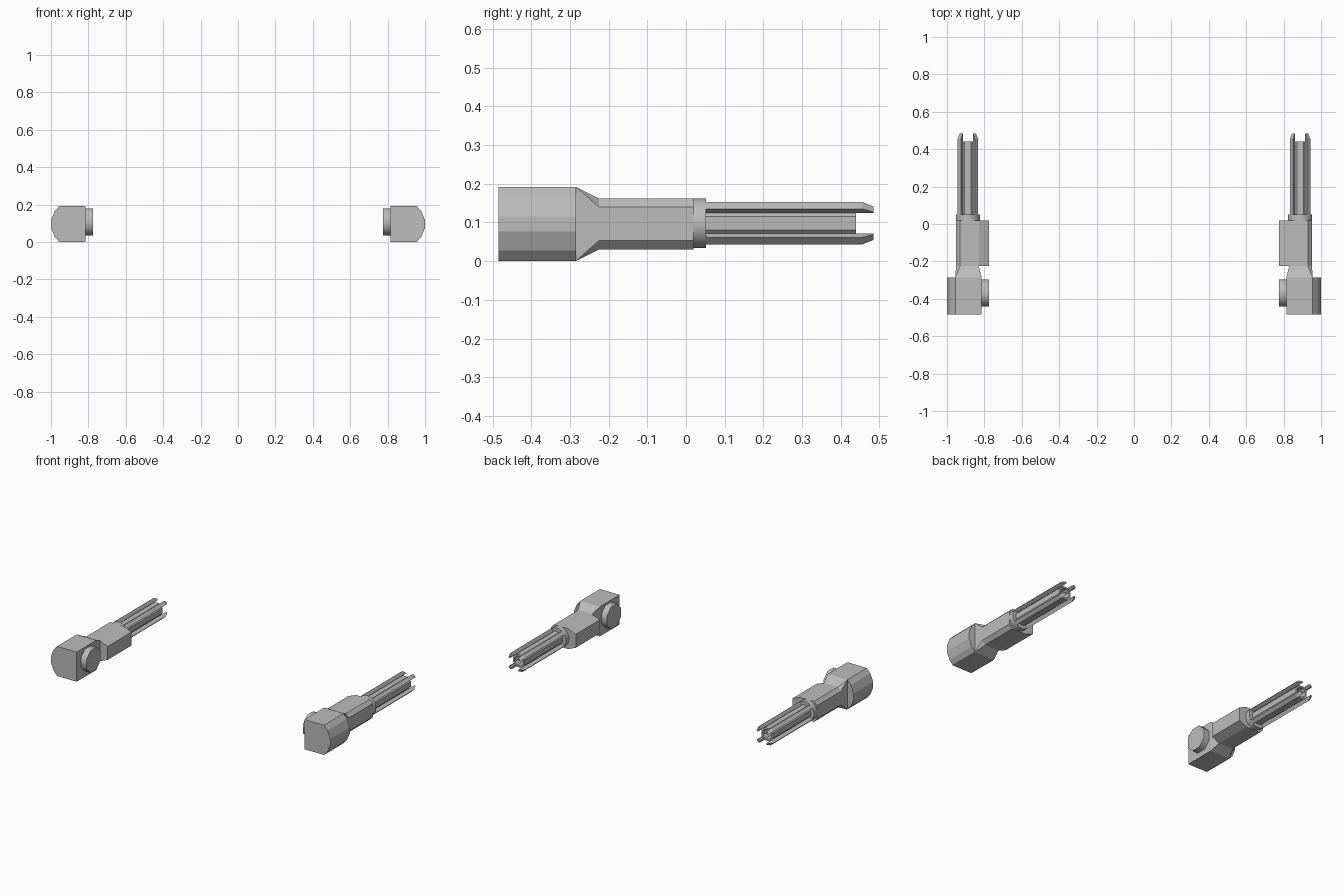
import bpy, bmesh, math

cube = bpy.data.objects.get("Cube")
if cube:
    bpy.data.objects.remove(cube)

grey = bpy.data.materials.new("metal grey")
grey.use_nodes = True
COLOUR = (0.5, 0.5, 0.5, 1)
grey.diffuse_color = COLOUR
grey.node_tree.nodes["Principled BSDF"].inputs["Base Color"].default_value = COLOUR

BX, BZ = 0.888, 0.098   # barrel axis


def loft(name, rings, smooth=False):
    """Skin a list of point rings, cap both ends, mirror to the other side."""
    bm = bmesh.new()
    rows = [[bm.verts.new(p) for p in ring] for ring in rings]
    n = len(rows[0])
    for a, b in zip(rows, rows[1:]):
        for i in range(n):
            j = (i + 1) % n
            bm.faces.new((a[i], a[j], b[j], b[i]))
    bm.faces.new(rows[0])
    bm.faces.new(rows[-1])
    bmesh.ops.remove_doubles(bm, verts=bm.verts, dist=0.0001)
    bmesh.ops.recalc_face_normals(bm, faces=bm.faces)
    mesh = bpy.data.meshes.new(name)
    bm.to_mesh(mesh)
    bm.free()
    mesh.materials.append(grey)
    obj = bpy.data.objects.new(name, mesh)
    bpy.context.collection.objects.link(obj)
    obj.modifiers.new("Mirror", "MIRROR")
    if smooth:
        bpy.ops.object.select_all(action="DESELECT")
        obj.select_set(True)
        bpy.context.view_layer.objects.active = obj
        bpy.ops.object.shade_smooth_by_angle(angle=math.radians(50))
    return obj


def section(y, points):
    return [(x, y, z) for x, z in points]


def circle(y, radius, sides):
    """Ring around the barrel axis with flats facing up and sideways."""
    r = radius / math.cos(math.pi / sides)
    angles = [(i + 0.5) * math.tau / sides for i in range(sides)]
    return [(BX + r * math.cos(a), y, BZ + r * math.sin(a)) for a in angles]


# Rear block with a rounded outer side
block = [(0.815, 0), (0.815, 0.192), (0.955, 0.192), (0.98, 0.165),
         (1, 0.115), (1, 0.077), (0.98, 0.027), (0.955, 0)]
loft("rear_block", [section(y, block) for y in (-0.485, -0.285)])

# Tapered neck joining the block to the body
wide = [(0.815, 0), (0.815, 0.192), (0.955, 0.192), (0.955, 0.192),
        (0.955, 0), (0.955, 0)]
narrow = [(0.83, 0.03), (0.83, 0.162), (0.93, 0.162), (0.952, 0.14),
          (0.952, 0.053), (0.93, 0.03)]
loft("neck", [section(-0.285, wide), section(-0.225, narrow)])

# Main body with chamfered sides
body = [(0.83, 0.03), (0.775, 0.053), (0.775, 0.14), (0.83, 0.162)] + narrow[2:]
loft("body", [section(y, body) for y in (-0.225, 0.02)])


# Mounting boss on the inner side of the block
def boss_ring(x, radius):
    angles = [(i + 0.5) * math.tau / 8 for i in range(8)]
    return [(x, -0.37 + radius * math.cos(a), 0.107 + radius * math.sin(a)) for a in angles]


loft("boss", [boss_ring(0.82, 0.078), boss_ring(0.775, 0.078)], smooth=True)

# Collar and hollow core of the barrel
loft("collar", [circle(y, 0.064, 16) for y in (0.015, 0.052)], smooth=True)
loft("barrel_core", [circle(0.05, 0.041, 8), circle(0.44, 0.041, 8),
                     circle(0.44, 0.03, 8), circle(0.1, 0.03, 8)])

# Four corner rails with bevelled tips
outer = [(0.026, 0.034), (0.037, 0.055), (0.055, 0.037), (0.034, 0.026)]
tip = [(0.026, 0.034), (0.029, 0.043), (0.043, 0.029), (0.034, 0.026)]
for side, sx in (("outer", 1), ("inner", -1)):
    for level, sz in (("upper", 1), ("lower", -1)):
        rings = [section(y, [(BX + sx * u, BZ + sz * v) for u, v in shape])
                 for y, shape in ((0.05, outer), (0.455, outer), (0.485, tip))]
        loft(f"{level}_{side}_rail", rings)
